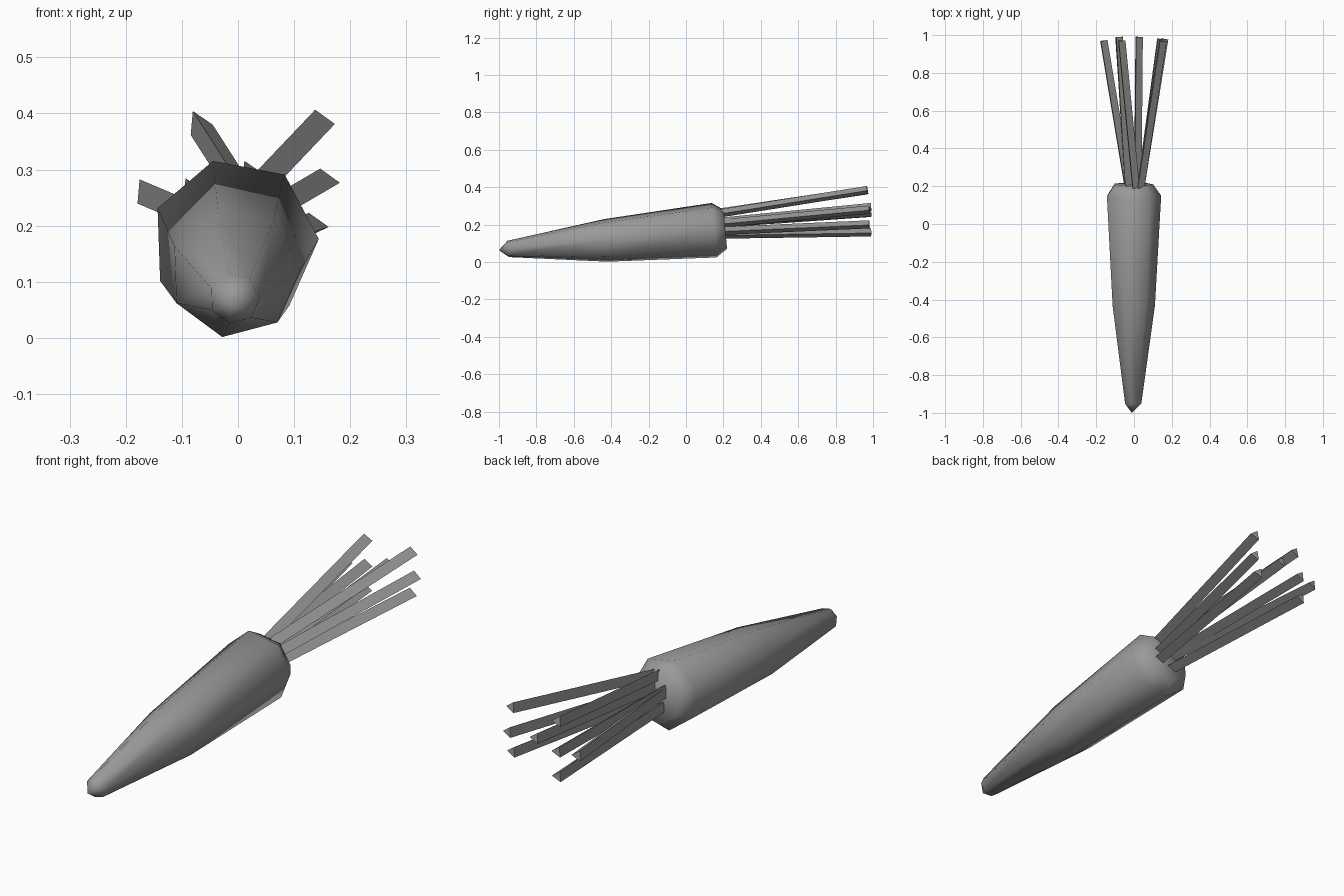
import bpy
import bmesh
from math import cos, sin, radians, tau
from mathutils import Vector

cube = bpy.data.objects.get("Cube")
if cube:
    bpy.data.objects.remove(cube, do_unlink=True)

grey = bpy.data.materials.new("plain grey")
grey.use_nodes = True
colour = (0.32, 0.32, 0.32, 1)
grey.diffuse_color = colour
grey.node_tree.nodes["Principled BSDF"].inputs["Base Color"].default_value = colour


def ring(bm, centre, axis, radius, sides, start):
    """Regular polygon of vertices square to the axis."""
    axis = Vector(axis).normalized()
    right = Vector((1, 0, 0))
    right = (right - axis * right.dot(axis)).normalized()
    up = right.cross(axis)
    angles = [radians(start) + tau * i / sides for i in range(sides)]
    return [bm.verts.new(Vector(centre) + radius * (right * cos(a) + up * sin(a)))
            for a in angles]


def bridge(bm, a, b):
    for i in range(len(a)):
        j = (i + 1) % len(a)
        bm.faces.new((a[i], a[j], b[j], b[i]))


def finish(bm, name, smooth):
    bmesh.ops.recalc_face_normals(bm, faces=bm.faces[:])
    for face in bm.faces:
        face.smooth = smooth
    mesh = bpy.data.meshes.new(name)
    bm.to_mesh(mesh)
    bm.free()
    mesh.materials.append(grey)
    obj = bpy.data.objects.new(name, mesh)
    bpy.context.collection.objects.link(obj)


# Tapering seven-sided root, tilted slightly upwards towards the crown
bm = bmesh.new()
axis = (0, 1, 0.09)
profile = [(-0.95, 0.07, 0.045), (-0.43, 0.116, 0.117),
           (0.15, 0.171, 0.15), (0.21, 0.176, 0.108)]
rings = [ring(bm, (-0.006, y, z), axis, r, 7, 2) for y, z, r in profile]
for a, b in zip(rings, rings[1:]):
    bridge(bm, a, b)
tip = bm.verts.new((-0.012, -1, 0.063))
for i in range(7):
    bm.faces.new((tip, rings[0][i], rings[0][(i + 1) % 7]))
bm.faces.new(rings[-1])
finish(bm, "root_body", True)

# Fanned three-sided stalks: start x, z and end x, y, z
stalks = [
    (0.005, 0.265, -0.070, 0.97, 0.382),
    (0.030, 0.260, 0.148, 0.97, 0.384),
    (0.030, 0.205, 0.157, 0.98, 0.279),
    (0.030, 0.165, 0.137, 0.98, 0.200),
    (-0.035, 0.205, -0.165, 0.97, 0.260),
    (-0.035, 0.215, -0.083, 0.99, 0.262),
    (0.015, 0.215, 0.022, 0.99, 0.293),
    (-0.030, 0.145, -0.085, 0.99, 0.157),
]
for n, (x0, z0, x1, y1, z1) in enumerate(stalks, 1):
    bm = bmesh.new()
    start, end = Vector((x0, 0.19, z0)), Vector((x1, y1, z1))
    ends = [ring(bm, p, end - start, 0.025, 3, -5) for p in (start, end)]
    bridge(bm, *ends)
    for cap in ends:
        bm.faces.new(cap)
    finish(bm, f"stalk_{n}", False)
